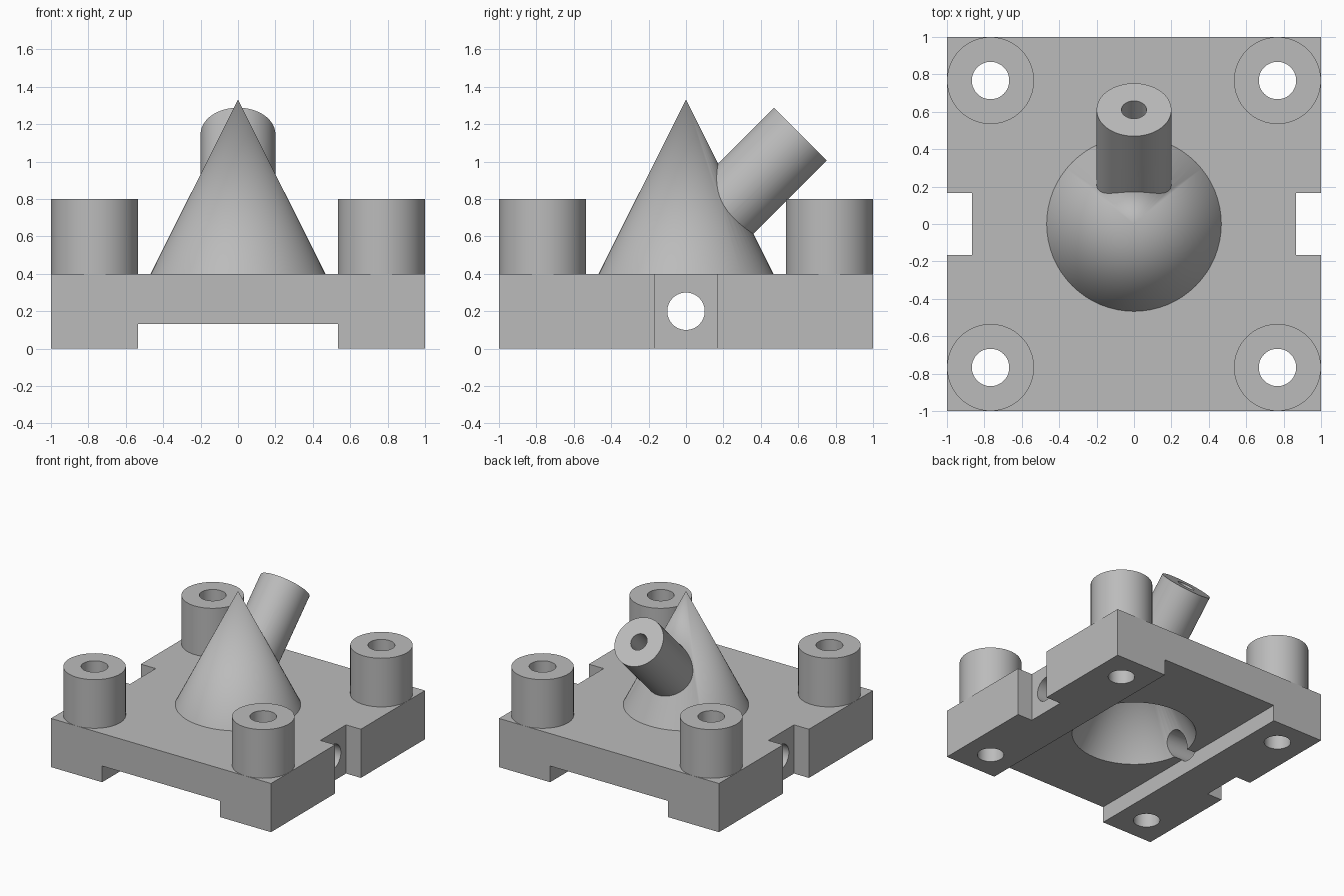
import bpy
import math
from mathutils import Vector

cube = bpy.data.objects.get("Cube")
if cube:
    bpy.data.objects.remove(cube, do_unlink=True)

grey = bpy.data.materials.new("light grey")
grey.use_nodes = True
COLOUR = (0.5, 0.5, 0.5, 1)
grey.diffuse_color = COLOUR
grey.node_tree.nodes["Principled BSDF"].inputs["Base Color"].default_value = COLOUR


def box(name, lo, hi):
    lo, hi = Vector(lo), Vector(hi)
    bpy.ops.mesh.primitive_cube_add(size=1, location=(lo + hi) / 2)
    ob = bpy.context.object
    ob.name = name
    ob.scale = hi - lo
    ob.data.materials.append(grey)
    return ob


def rod(name, start, end, r1, r2=None):
    """Cylinder, or cone if r2 is given, from start to end."""
    start, end = Vector(start), Vector(end)
    axis = end - start
    bpy.ops.mesh.primitive_cone_add(
        vertices=64, radius1=r1, radius2=r1 if r2 is None else r2,
        depth=axis.length, location=(start + end) / 2,
        rotation=axis.to_track_quat('Z', 'Y').to_euler())
    ob = bpy.context.object
    ob.name = name
    ob.data.materials.append(grey)
    return ob


def combine(target, other, operation):
    bpy.context.view_layer.objects.active = target
    mod = target.modifiers.new(operation.lower(), 'BOOLEAN')
    mod.operation = operation
    mod.solver = 'EXACT'
    mod.object = other
    bpy.ops.object.modifier_apply(modifier=mod.name)
    bpy.data.objects.remove(other, do_unlink=True)


TOP, CHANNEL = 0.4, 0.133
BOSS = 0.767
corners = [(sx * BOSS, sy * BOSS) for sx in (-1, 1) for sy in (-1, 1)]

# Plate with a channel underneath and a notch in each side
body = box("base_plate", (-1, -1, 0), (1, 1, TOP))
combine(body, box("channel", (-0.535, -2, -1), (0.535, 2, CHANNEL)), 'DIFFERENCE')
for s in (-1, 1):
    combine(body, box("notch", (s - 0.135, -0.167, -1), (s + 0.135, 0.167, 1)), 'DIFFERENCE')

# Central cone, widened below the plate top so it meets it at the right radius
combine(body, rod("cone", (0, 0, TOP - 0.1), (0, 0, 1.333), 0.517, 0), 'UNION')

# Slanted tube
tube_end = Vector((0, 0.611, 1.147))
slant = Vector((0, 1, 1)).normalized()
combine(body, rod("tube", tube_end - slant * 0.62, tube_end, 0.2), 'UNION')

# Corner bosses
for x, y in corners:
    combine(body, rod("boss", (x, y, TOP - 0.1), (x, y, 0.8), 0.2325), 'UNION')

# Conical cavity open to the channel, with the tube bore reaching it
combine(body, rod("cavity", (0, 0, CHANNEL - 0.1), (0, 0, 1.067), 0.517, 0), 'DIFFERENCE')
combine(body, rod("tube_bore", tube_end - slant * 0.68, tube_end + slant * 0.1, 0.067), 'DIFFERENCE')

# Screw holes through the bosses and a cross bore through the sides
for x, y in corners:
    combine(body, rod("screw_hole", (x, y, -1), (x, y, 2), 0.1), 'DIFFERENCE')
combine(body, rod("cross_bore", (-2, 0, 0.2), (2, 0, 0.2), 0.1), 'DIFFERENCE')

# Finish
body.name = "mounting_block"
bpy.ops.object.select_all(action='DESELECT')
body.select_set(True)
bpy.context.view_layer.objects.active = body
bpy.ops.object.transform_apply(location=True, rotation=True, scale=True)
bpy.ops.object.shade_smooth_by_angle(angle=math.radians(30))
